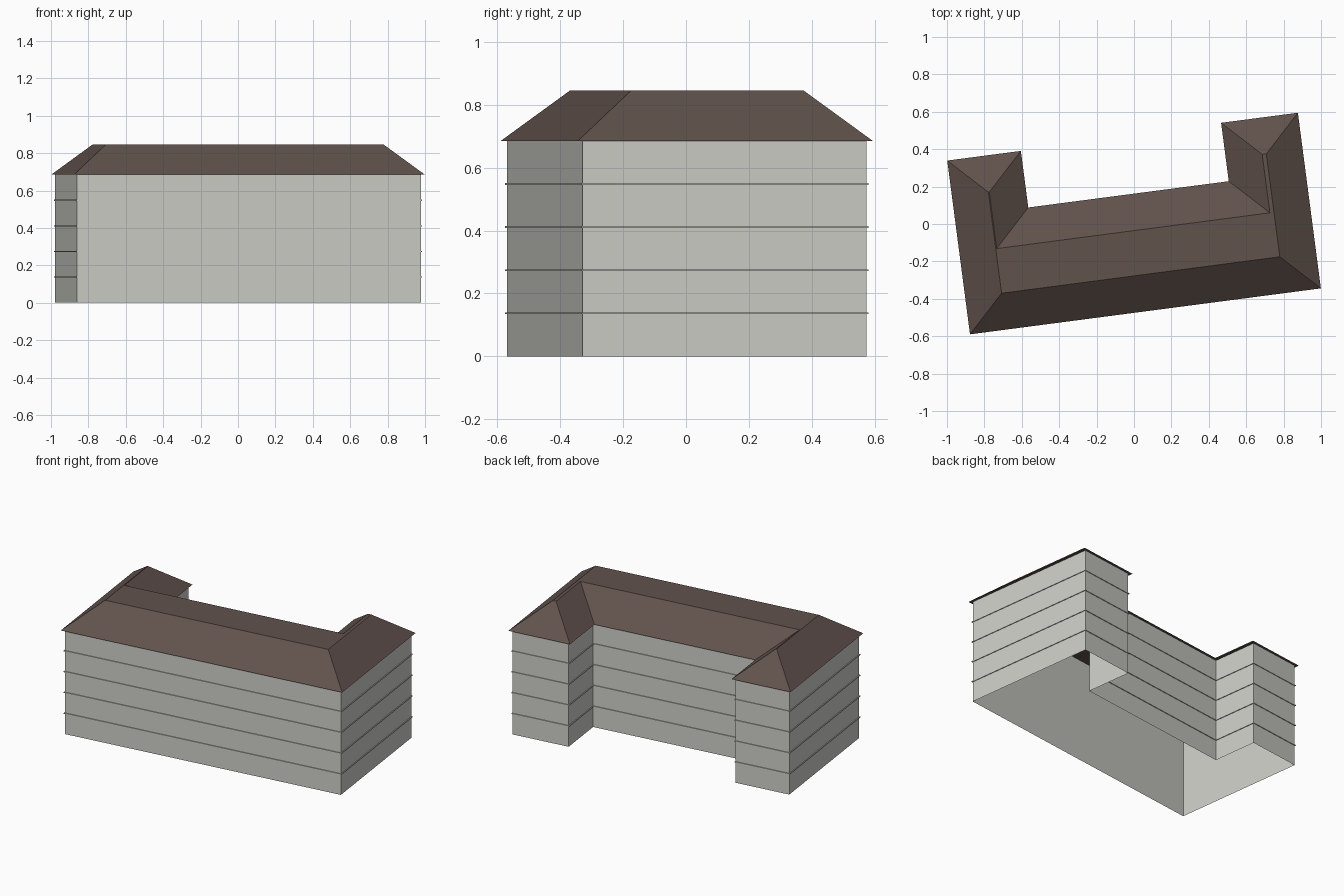
import bpy
import math
from mathutils import Vector

if "Cube" in bpy.data.objects:
    bpy.data.objects.remove(bpy.data.objects["Cube"], do_unlink=True)

TURN = math.radians(7.46)      # whole building is turned on its plot
EAVE_Z, RIDGE_Z = 0.685, 0.845
OVERHANG, SLOPE_RUN = 0.018, 0.196
FLOORS = 5

# U-shaped eave outline, counter-clockwise
EAVES = [Vector(p) for p in (
    (-0.946, -0.471), (0.946, -0.471), (0.946, 0.476), (0.532, 0.476),
    (0.532, 0.161), (-0.549, 0.161), (-0.549, 0.466), (-0.946, 0.466))]


def material(name, colour):
    mat = bpy.data.materials.new(name)
    mat.use_nodes = True
    mat.diffuse_color = (*colour, 1)
    mat.node_tree.nodes["Principled BSDF"].inputs["Base Color"].default_value = (*colour, 1)
    return mat


def inset(loop, d):
    """Move every side of a right-angled outline inwards by d."""
    out = []
    for i, p in enumerate(loop):
        a = (p - loop[i - 1]).normalized()
        b = (loop[(i + 1) % len(loop)] - p).normalized()
        out.append(p + d * (Vector((-a.y, a.x)) + Vector((-b.y, b.x))))
    return out


def loft(name, rings, mat, cap_bottom=False, cap_top=False):
    """Join (outline, height) rings with quads, optionally closing the ends."""
    n = len(rings[0][0])
    verts = [(p.x, p.y, z) for loop, z in rings for p in loop]
    faces = []
    for r in range(len(rings) - 1):
        for i in range(n):
            j = (i + 1) % n
            faces.append((r * n + i, r * n + j, (r + 1) * n + j, (r + 1) * n + i))
    if cap_bottom:
        faces.append(tuple(reversed(range(n))))
    if cap_top:
        faces.append(tuple(range(len(verts) - n, len(verts))))
    mesh = bpy.data.meshes.new(name)
    mesh.from_pydata(verts, [], faces)
    mesh.materials.append(mat)
    obj = bpy.data.objects.new(name, mesh)
    obj.rotation_euler.z = TURN
    bpy.context.collection.objects.link(obj)
    return obj


plaster = material("pale_grey_plaster", (0.62, 0.62, 0.58))
tiles = material("brown_roof", (0.119, 0.084, 0.073))

# Outer walls, open underneath
wall_line = inset(EAVES, OVERHANG)
loft("walls", [(wall_line, 0), (wall_line, EAVE_Z)], plaster)

# Thin string course at each storey
band_line = inset(wall_line, -0.005)
for k in range(1, FLOORS):
    z = EAVE_Z * k / FLOORS
    low, high = z - 0.003, z + 0.003
    loft(f"floor_band_{k}",
         [(wall_line, low), (band_line, low), (band_line, high), (wall_line, high)],
         plaster)

# Hipped roof with a flat top
loft("roof", [(EAVES, EAVE_Z), (inset(EAVES, SLOPE_RUN), RIDGE_Z)], tiles,
     cap_bottom=True, cap_top=True)
